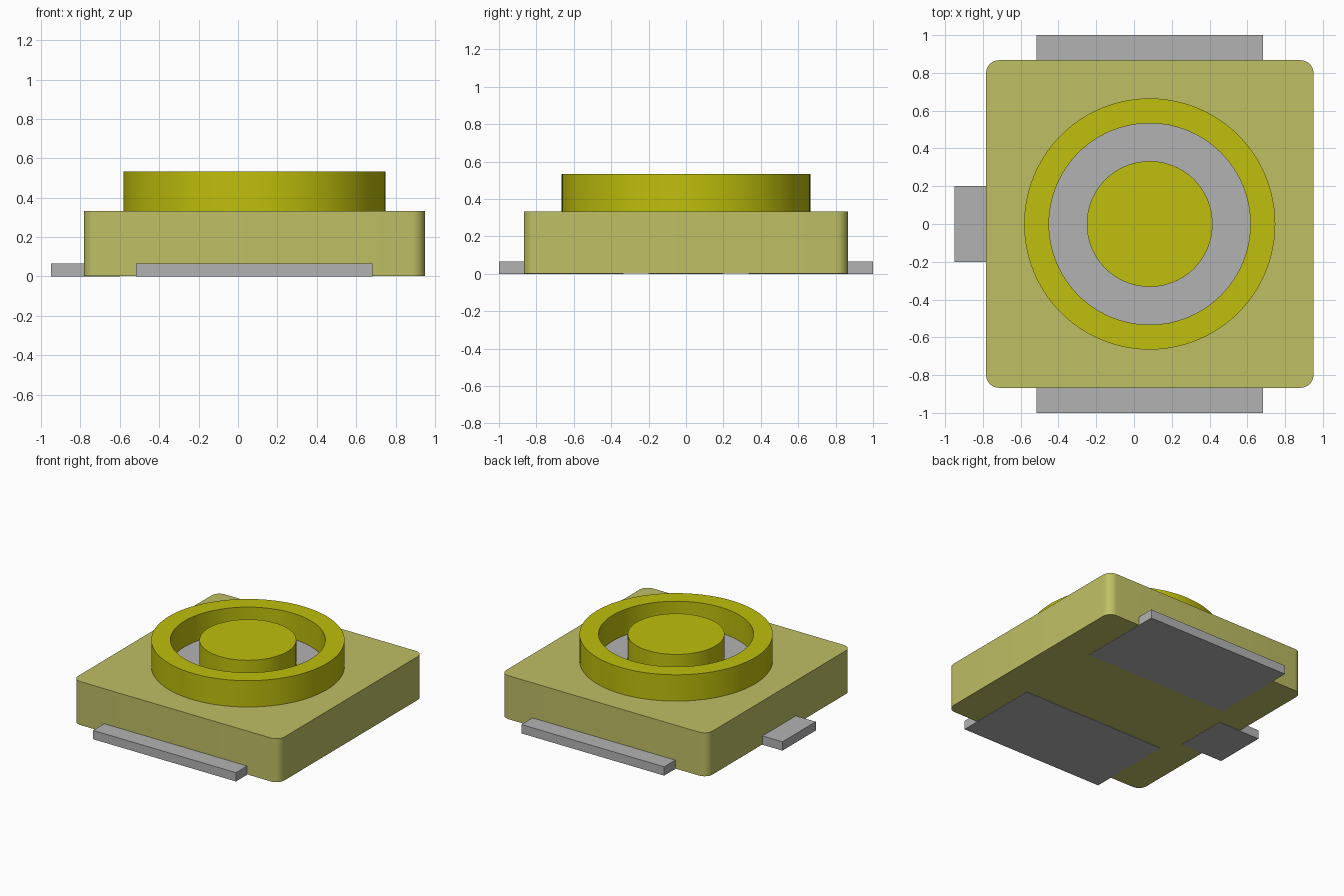
import bpy, bmesh, math

cube = bpy.data.objects.get("Cube")
if cube:
    bpy.data.objects.remove(cube, do_unlink=True)

CX = 0.083        # centre of the housing
SEGMENTS = 96


def material(name, rgb):
    m = bpy.data.materials.new(name)
    m.use_nodes = True
    m.diffuse_color = (*rgb, 1)
    for n in m.node_tree.nodes:
        if n.type == 'BSDF_PRINCIPLED':
            n.inputs["Base Color"].default_value = (*rgb, 1)
    return m


PALE = material("pale yellow", (0.522, 0.522, 0.130))
YELLOW = material("strong yellow", (0.522, 0.522, 0.004))
GREY = material("metal grey", (0.450, 0.450, 0.450))


def finish(name, bm, mat, smooth=False):
    bmesh.ops.recalc_face_normals(bm, faces=bm.faces)
    me = bpy.data.meshes.new(name)
    bm.to_mesh(me)
    bm.free()
    me.materials.append(mat)
    ob = bpy.data.objects.new(name, me)
    bpy.context.collection.objects.link(ob)
    if smooth:
        bpy.ops.object.select_all(action='DESELECT')
        ob.select_set(True)
        bpy.context.view_layer.objects.active = ob
        bpy.ops.object.shade_smooth_by_angle(angle=math.radians(30))
    return ob


def box(name, x, y, z, mat, corner=0):
    """Box from (min, max) ranges, with optional rounded upright edges."""
    bm = bmesh.new()
    bmesh.ops.create_cube(bm, size=1)
    for v in bm.verts:
        for i, (lo, hi) in enumerate((x, y, z)):
            v.co[i] = lo if v.co[i] < 0 else hi
    if corner:
        upright = [e for e in bm.edges
                   if abs(e.verts[0].co.z - e.verts[1].co.z) > 0.01]
        bmesh.ops.bevel(bm, geom=upright, offset=corner, segments=8,
                        profile=0.5, affect='EDGES')
    return finish(name, bm, mat, corner > 0)


def lathe(name, profile, mat, closed=False):
    """Revolve (radius, z) points round the housing's upright axis."""
    bm = bmesh.new()
    verts = [bm.verts.new((CX + r, 0, z)) for r, z in profile]
    edges = [bm.edges.new(p) for p in zip(verts, verts[1:])]
    if closed:
        edges.append(bm.edges.new((verts[-1], verts[0])))
    bmesh.ops.spin(bm, geom=verts + edges, cent=(CX, 0, 0), axis=(0, 0, 1),
                   angle=math.tau, steps=SEGMENTS)
    bmesh.ops.remove_doubles(bm, verts=bm.verts, dist=1e-5)
    return finish(name, bm, mat, True)


# Housing block, a hair above the pads' undersides
box("housing", (-0.783, 0.95), (-0.867, 0.867), (0.003, 0.333), PALE, 0.067)

# Solder pads reaching under the housing
box("front_pad", (-0.517, 0.683), (-1.0, -0.333), (0, 0.067), GREY)
box("back_pad", (-0.517, 0.683), (0.333, 1.0), (0, 0.067), GREY)
box("side_pad", (-0.95, -0.6), (-0.2, 0.2), (0, 0.067), GREY)

# Raised socket: outer ring, groove floor and centre post
lathe("outer_ring", [(0.533, 0.33), (0.665, 0.33), (0.665, 0.533),
                     (0.533, 0.533)], YELLOW, closed=True)
lathe("groove_floor", [(0, 0.33), (0.54, 0.33), (0.54, 0.337), (0, 0.337)],
      GREY)
lathe("centre_post", [(0, 0.332), (0.333, 0.332), (0.333, 0.533),
                      (0, 0.533)], YELLOW)
